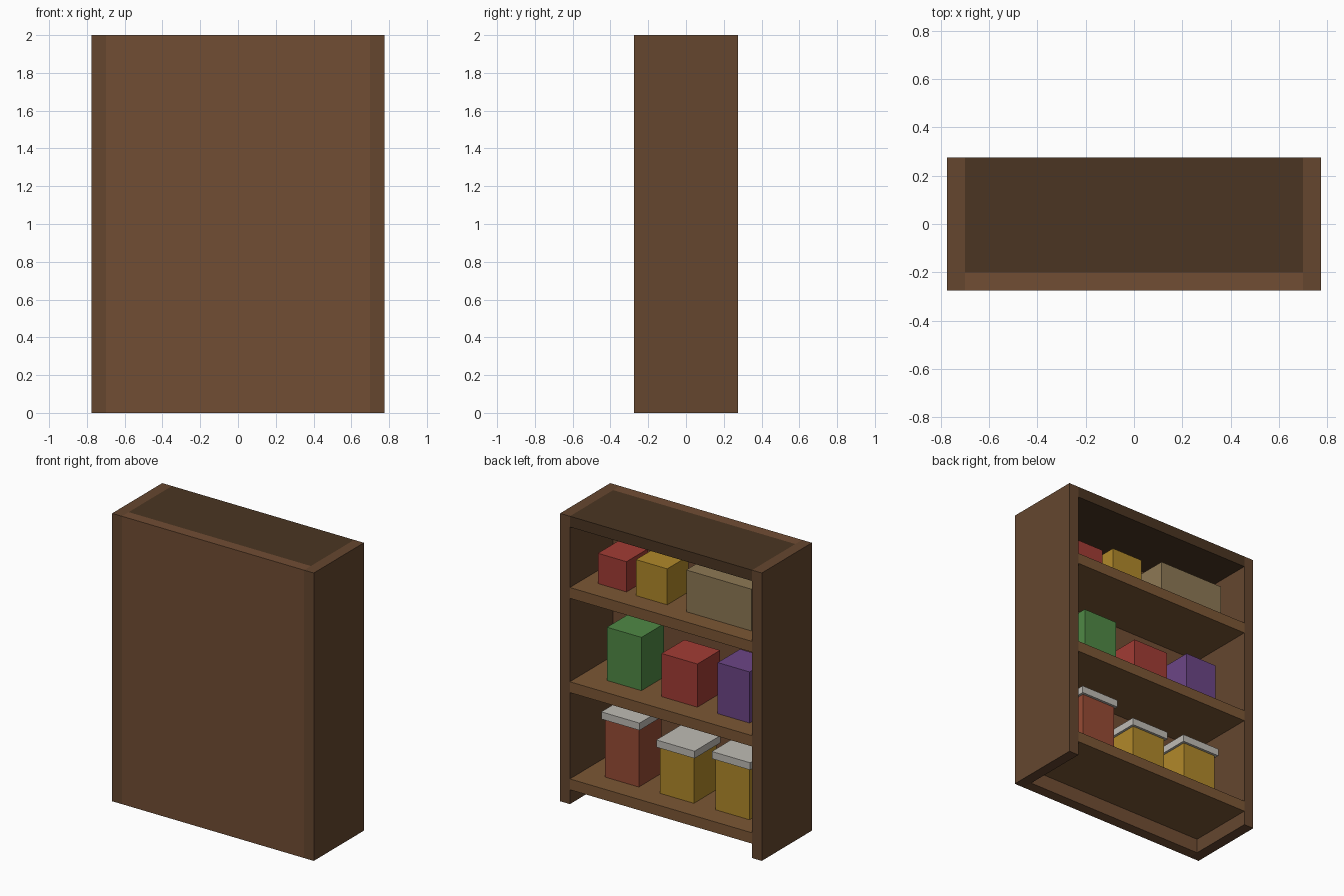
import bpy

if "Cube" in bpy.data.objects:
    bpy.data.objects.remove(bpy.data.objects["Cube"])


def mat(name, r, g, b):
    m = bpy.data.materials.new(name)
    m.diffuse_color = (r, g, b, 1)
    m.use_nodes = True
    m.node_tree.nodes["Principled BSDF"].inputs["Base Color"].default_value = m.diffuse_color
    return m


side_wood = mat("side_wood", 0.13, 0.062, 0.028)
panel_wood = mat("panel_wood", 0.165, 0.075, 0.034)
top_wood = mat("top_wood", 0.07, 0.036, 0.016)
shelf_wood = mat("shelf_wood", 0.20, 0.095, 0.035)
red = mat("red", 0.36, 0.045, 0.035)
mustard = mat("mustard", 0.44, 0.25, 0.023)
tan = mat("tan", 0.27, 0.19, 0.09)
green = mat("green", 0.08, 0.25, 0.06)
purple = mat("purple", 0.15, 0.06, 0.24)
brick = mat("brick", 0.31, 0.07, 0.035)
lid_grey = mat("lid_grey", 0.52, 0.50, 0.46)


def box(name, x, y, z, material):
    """Axis-aligned box from (min, max) ranges."""
    bpy.ops.mesh.primitive_cube_add(size=1, location=[sum(r) / 2 for r in (x, y, z)])
    ob = bpy.context.object
    ob.name = name
    ob.scale = [r[1] - r[0] for r in (x, y, z)]
    bpy.ops.object.transform_apply(location=False, rotation=False, scale=True)
    ob.data.materials.append(material)
    return ob


W, D, T = 0.775, 0.275, 0.075   # half width, half depth, board thickness
inner = (-W + T, W - T)
depth = (-D + T, D)

# Carcass, open towards +y
box("left_side", (-W, -W + T), (-D, D), (0, 2), side_wood)
box("right_side", (W - T, W), (-D, D), (0, 2), side_wood)
box("closed_panel", inner, (-D, -D + T), (0, 2), panel_wood)
box("top_board", inner, depth, (2 - T, 2), top_wood)

# Shelves, given by their upper surface
shelves = (0.175, 0.85, 1.505)
for i, z in enumerate(shelves):
    box(f"shelf_{i + 1}", inner, depth, (z - T, z), shelf_wood)

# Plain boxes: name, shelf, x range, y range, height, material
goods = [
    ("green_box", 1, (0.255, 0.52), (-0.125, 0.125), 0.37, green),
    ("red_box", 1, (-0.175, 0.10), (-0.125, 0.125), 0.30, red),
    ("purple_box", 1, (-0.58, -0.335), (-0.115, 0.13), 0.355, purple),
    ("small_red_box", 2, (0.37, 0.59), (-0.11, 0.125), 0.21, red),
    ("mustard_box", 2, (0.05, 0.29), (-0.10, 0.135), 0.25, mustard),
    ("long_tan_box", 2, (-0.607, -0.107), (-0.055, 0.15), 0.29, tan),
]
for name, s, x, y, h, m in goods:
    box(name, x, y, (shelves[s], shelves[s] + h), m)

# Square jars with overhanging lids on the bottom shelf
for name, cx, h, m in (("tall_jar", 0.405, 0.405, brick),
                       ("short_jar", -0.018, 0.323, mustard),
                       ("middle_jar", -0.445, 0.357, mustard)):
    z = shelves[0]
    box(name, (cx - 0.13, cx + 0.13), (-0.125, 0.125), (z, z + h), m)
    box(name + "_lid", (cx - 0.147, cx + 0.147), (-0.142, 0.142), (z + h, z + h + 0.05), lid_grey)
